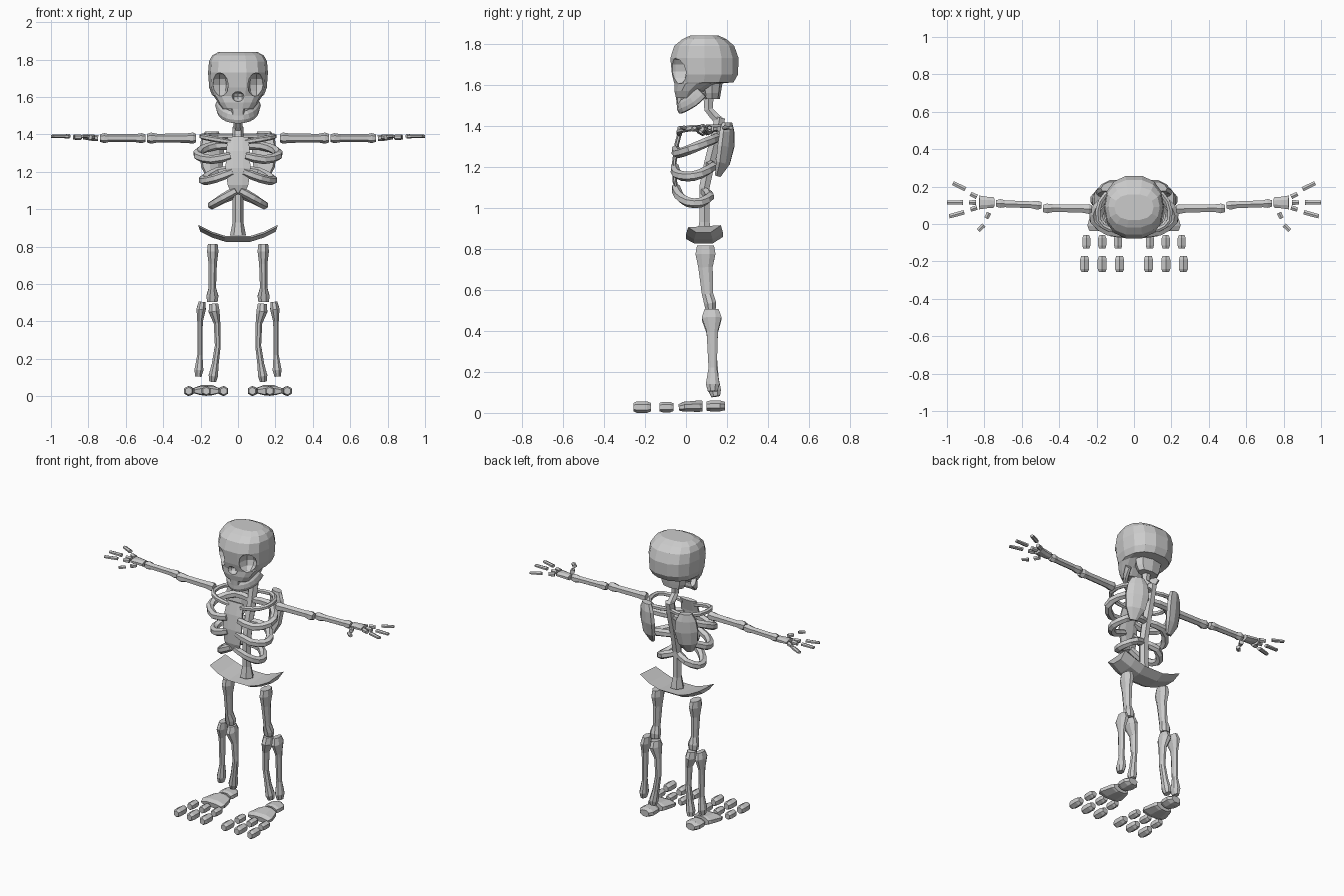
import bpy, bmesh, math
from mathutils import Vector


def mesh_object(name, verts, faces):
    me = bpy.data.meshes.new(name)
    me.from_pydata([tuple(v) for v in verts], [], faces)
    bm = bmesh.new()
    bm.from_mesh(me)
    bmesh.ops.recalc_face_normals(bm, faces=bm.faces)
    bm.to_mesh(me)
    bm.free()
    ob = bpy.data.objects.new(name, me)
    bpy.context.scene.collection.objects.link(ob)
    return ob


def skin(name, rings):
    """Closed surface through equal-sized rings of points."""
    n = len(rings[0])
    verts = [p for r in rings for p in r]
    faces = [tuple(range(n)), tuple(range(len(verts) - n, len(verts)))]
    for i in range(len(rings) - 1):
        for k in range(n):
            a, b = i * n + k, i * n + (k + 1) % n
            faces.append((a, b, b + n, a + n))
    return mesh_object(name, verts, faces)


def smooth_path(pts):
    """Doubles the points of a path along a Catmull-Rom curve."""
    p = [Vector(q) for q in pts]
    out = [p[0]]
    for i in range(len(p) - 1):
        a, d = p[max(i - 1, 0)], p[min(i + 2, len(p) - 1)]
        out += [(9 * (p[i] + p[i + 1]) - a - d) / 16, p[i + 1]]
    return [tuple(q) for q in out]


def tube(name, pts, radii, sides=6, up=(0, 0, 1)):
    """Bone along a path; each radius is a number or (sideways, up) pair."""
    pts = [Vector(p) for p in pts]
    rings = []
    for i, p in enumerate(pts):
        t = (pts[min(i + 1, len(pts) - 1)] - pts[max(i - 1, 0)]).normalized()
        s = Vector(up).cross(t).normalized()
        u = t.cross(s)
        r = radii[i] if isinstance(radii, (list, tuple)) else radii
        a, b = r if isinstance(r, tuple) else (r, r)
        rings.append([p + s * a * math.cos(w) + u * b * math.sin(w)
                      for w in [(k + .5) * math.tau / sides for k in range(sides)]])
    return skin(name, rings)


def pair(name, pts, radii, sides=6, up=(0, 0, 1)):
    for s, label in ((1, "left"), (-1, "right")):
        tube(f"{name}_{label}", [(s * x, y, z) for x, y, z in pts], radii, sides, (s * up[0], up[1], up[2]))


def stack(name, levels, sides=12, power=.85):
    """Loft of horizontal rounded sections: z, half width, front y, back y."""
    def sp(v):
        return math.copysign(abs(v) ** power, v)
    rings = []
    for z, hx, y0, y1 in levels:
        rings.append([Vector((hx * sp(math.cos(w)), (y0 + y1) / 2 + (y1 - y0) / 2 * sp(math.sin(w)), z))
                      for w in [k * math.tau / sides for k in range(sides)]])
    return skin(name, rings)


# skull with face, eye sockets and nose opening
skull = stack("skull", [
    (1.535, .08, -.05, .05), (1.57, .107, -.058, .09), (1.605, .13, -.058, .16), (1.612, .14, -.062, .235),
    (1.65, .154, -.072, .257), (1.73, .16, -.08, .26), (1.79, .155, -.06, .238),
    (1.822, .138, -.02, .2), (1.84, .105, .02, .16)], 14)
cutters = []
for loc, sc in [((.098, -.05, 1.665), (.05, .075, .065)), ((-.098, -.05, 1.665), (.05, .075, .065)),
                ((0, -.06, 1.602), (.033, .04, .027))]:
    bpy.ops.mesh.primitive_uv_sphere_add(segments=8, ring_count=6, radius=1, location=loc)
    c = bpy.context.object
    c.scale = sc
    c.name = "socket_cutter"
    c.hide_render = True
    cutters.append(c)
    m = skull.modifiers.new("socket", "BOOLEAN")
    m.operation, m.object, m.solver = "DIFFERENCE", c, "EXACT"
dg = bpy.context.evaluated_depsgraph_get()
cut_mesh = bpy.data.meshes.new_from_object(skull.evaluated_get(dg))
skull.modifiers.clear()
skull.data = cut_mesh
for c in cutters:
    bpy.data.objects.remove(c)

# skull base, jaw and teeth
stack("skull_base", [(1.53, .07, .09, .165), (1.56, .085, .085, .17), (1.62, .095, .07, .18)], 8)
tube("jaw", smooth_path([(-.105, .075, 1.565), (-.09, .035, 1.525), (-.05, -.012, 1.498), (0, -.028, 1.49),
                         (.05, -.012, 1.498), (.09, .035, 1.525), (.105, .075, 1.565)]),
     [(.016, .034)] * 13, 8)
stack("teeth", [(1.50, .035, -.045, 0), (1.55, .04, -.05, 0)], 8)

# spine
tube("neck", [(0, .11, 1.56), (0, .11, 1.48), (0, .135, 1.45), (0, .165, 1.42)], [.03, .024, .024, .026], 6, (1, 0, 0))
tube("spine", [(0, .165, 1.44), (0, .145, 1.34), (0, .115, 1.22), (0, .09, 1.1), (0, .09, .93), (0, .09, .86)],
     [.03, .03, .03, .029, .029, .043], 6, (1, 0, 0))

# breastbone
tube("breastbone", [(0, -.025, 1.385), (0, -.045, 1.31), (0, -.057, 1.22), (0, -.055, 1.13), (0, -.045, 1.09)],
     [(.012, .06), (.012, .068), (.012, .072), (.012, .06), (.01, .04)], 8, (1, 0, 0))

# collar ring and ribs, each from the spine round to the front
rib_paths = {
    "collar_ring": [(.02, .17, 1.39), (.11, .185, 1.39), (.18, .12, 1.39), (.19, .02, 1.388), (.13, -.03, 1.375), (.04, -.03, 1.36)],
    "upper_rib": [(.01, .14, 1.34), (.12, .15, 1.34), (.2, .09, 1.315), (.215, .02, 1.285), (.14, -.04, 1.265), (.04, -.05, 1.285)],
    "middle_rib": [(.01, .115, 1.21), (.11, .13, 1.20), (.18, .07, 1.165), (.18, .01, 1.152), (.12, -.045, 1.165), (.03, -.055, 1.20)],
    "lower_rib": [(.01, .09, 1.08), (.08, .115, 1.055), (.135, .07, 1.025), (.13, .01, 1.027), (.08, -.035, 1.06), (.01, -.05, 1.1)]}
for name, path in rib_paths.items():
    r = .015 if name == "collar_ring" else .024
    pair(name, smooth_path(path), [r * .9] + [r] * 9 + [r * .9], 6)

# shoulder blades
pair("shoulder_blade", [(.14, .2, 1.415), (.14, .2, 1.37), (.14, .195, 1.30), (.14, .18, 1.22), (.135, .155, 1.155)],
     [(.022, .04), (.028, .065), (.03, .075), (.028, .062), (.012, .025)], 8, (1, -.5, 0))

# arms
pair("upper_arm", [(.225, .08, 1.38), (.24, .08, 1.38), (.275, .082, 1.38), (.43, .085, 1.38), (.465, .083, 1.38), (.487, .083, 1.38)],
     [.022, .03, .025, .023, .03, .022])
pair("forearm", [(.495, .1, 1.38), (.515, .1, 1.38), (.55, .103, 1.38), (.69, .108, 1.38), (.715, .11, 1.38), (.737, .11, 1.38)],
     [.02, .027, .021, .021, .027, .02])

# hands
pair("wrist", [(.748, .115, 1.38), (.785, .115, 1.383), (.828, .115, 1.386)], [(.03, .018), (.033, .018), (.04, .013)], 8)
fingers = [((.84, .145), (.874, .161), (.902, .186), (.968, .219)),
           ((.845, .115), (.882, .115), (.915, .115), (1.0, .115)),
           ((.84, .088), (.874, .077), (.908, .063), (.988, .041)),
           ((.775, .06), (.79, .03), (.803, -.006), (.833, -.034))]
for i, (a, b, c, d) in enumerate(fingers):
    pair(f"finger_{i}_base", [(*a, 1.385), (*b, 1.385)], [.015, .013])
    pair(f"finger_{i}_tip", [(*c, 1.39), (*d, 1.39)], [(.014, .011), (.013, .008)])

# pelvis: winged saddle, section lofted along x (top z, bottom z)
rings = []
for x, top, low, y0, y1 in [(-.21, .925, .88, .01, .17), (-.14, .89, .847, 0, .18), (-.07, .868, .826, .0, .18),
                            (.07, .868, .826, .0, .18), (.14, .89, .847, 0, .18), (.21, .925, .88, .01, .17)]:
    rings.append([Vector(p) for p in ((x, y0, top - .02), (x, y1, top - .01), (x * .96, y1 - .05, low), (x * .96, y0 + .04, low))])
skin("pelvis", rings)

# legs
Y = (0, 1, 0)
pair("thigh_bone", [(.135, .095, .815), (.135, .095, .775), (.135, .095, .71), (.137, .105, .58), (.137, .118, .535), (.137, .12, .505)],
     [(.028, .045), (.033, .053), (.024, .038), (.021, .03), (.035, .032), (.03, .027)], 8, Y)
pair("shin_bone", [(.13, .125, .495), (.128, .125, .455), (.112, .128, .39), (.108, .13, .27), (.122, .135, .17), (.132, .14, .11), (.135, .145, .08)],
     [(.026, .035), (.032, .052), (.019, .03), (.017, .023), (.02, .026), (.027, .033), (.02, .023)], 8, Y)
pair("calf_bone", [(.192, .125, .505), (.197, .125, .465), (.203, .128, .40), (.204, .13, .22), (.209, .13, .14), (.212, .13, .105)],
     [(.02, .037), (.027, .052), (.016, .03), (.015, .022), (.026, .036), (.018, .025)], 8, Y)

# feet
pair("heel", [(.165, .19, .033), (.165, .165, .034), (.165, .12, .034), (.165, .1, .033)],
     [(.033, .022), (.053, .029), (.053, .029), (.043, .024)], 8)
pair("midfoot", [(.165, .08, .033), (.165, .065, .033), (.168, -.01, .03), (.168, -.035, .026)],
     [(.055, .028), (.067, .03), (.088, .026), (.077, .017)], 8)
for i, (xa, xb) in enumerate([(.085, .077), (.17, .17), (.255, .264)]):
    pair(f"toe_{i}_base", [(xa, -.06, .028), (xa, -.075, .028), (xa, -.115, .028), (xa, -.13, .028)], [.018, .025, .025, .02])
    pair(f"toe_{i}_tip", [(xb, -.17, .028), (xb, -.19, .028), (xb, -.24, .028), (xb, -.257, .028)], [.02, .028, .028, .02])
